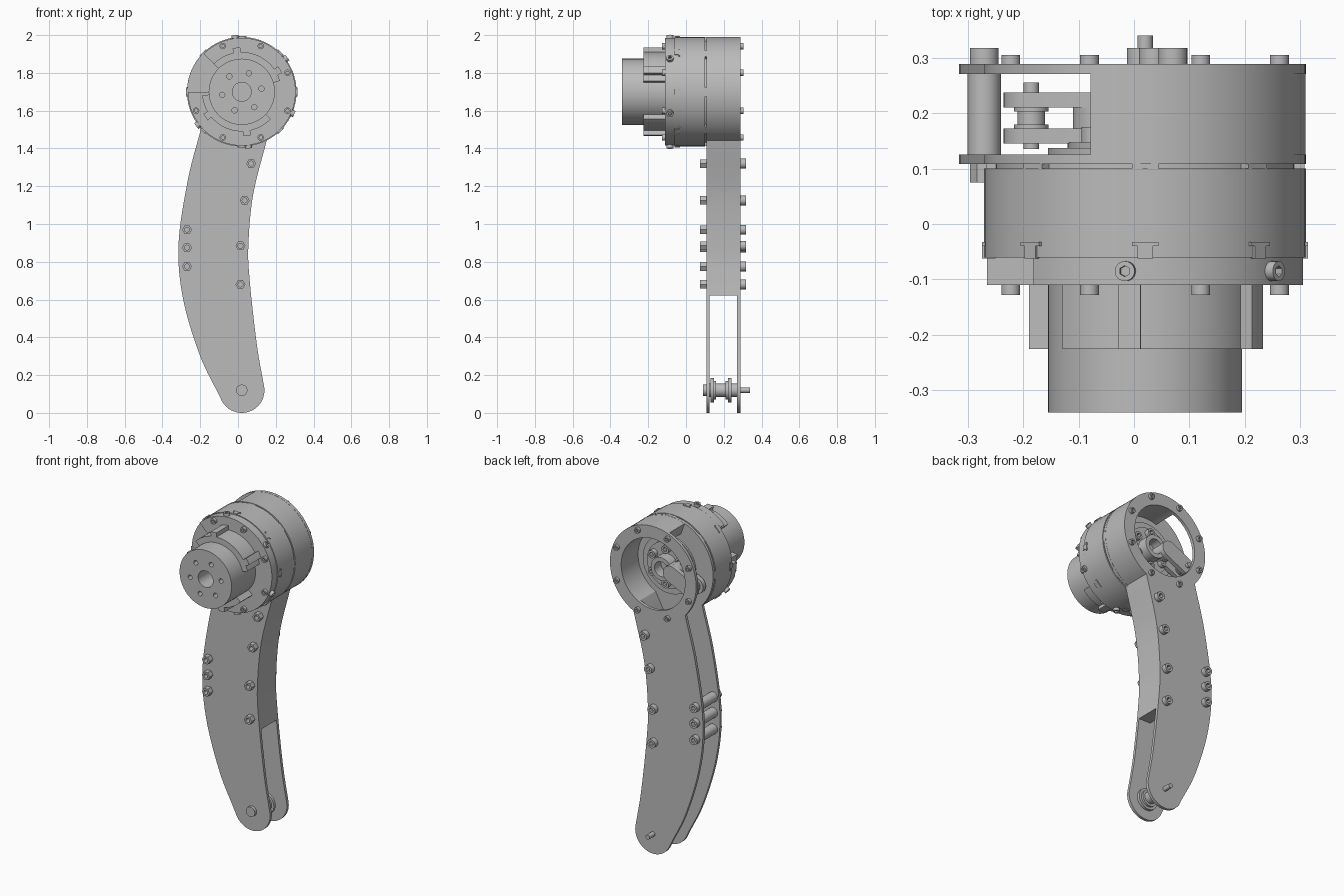
import bpy, bmesh
from math import sin, cos, radians, pi
from mathutils import Matrix, Vector

if "Cube" in bpy.data.objects:
    bpy.data.objects.remove(bpy.data.objects["Cube"])

metal = bpy.data.materials.new("grey_metal")
metal.use_nodes = True
GREY = (0.5, 0.5, 0.5, 1)
metal.diffuse_color = GREY
metal.node_tree.nodes["Principled BSDF"].inputs["Base Color"].default_value = GREY

CX, CZ = 0.02, 1.70      # motor axis
FOOT = (0.02, 0.12)      # lower axle
R = 0.29                 # housing radius


def arc(c, r, a0, a1, n=32):
    return [(c[0] + r * cos(radians(a0 + (a1 - a0) * i / n)),
             c[1] + r * sin(radians(a0 + (a1 - a0) * i / n))) for i in range(n + 1)]


def circle(c, r, n=48):
    return arc(c, r, 0, 360, n)[:-1]


def on_axis(r, a):
    return arc((CX, CZ), r, a, a, 1)[0]


def smooth_path(pts, n=8):
    """Catmull-Rom curve through the points."""
    p = [Vector(q) for q in pts]
    p = [2 * p[0] - p[1]] + p + [2 * p[-1] - p[-2]]
    out = []
    for a, b, c, d in zip(p, p[1:], p[2:], p[3:]):
        for i in range(n):
            t = i / n
            out.append(0.5 * (2 * b + (c - a) * t + (2 * a - 5 * b + 4 * c - d) * t ** 2
                              + (3 * b - a - 3 * c + d) * t ** 3))
    return [tuple(v) for v in out] + [tuple(pts[-1])]


def plate(name, loops, y0, y1, matrix=None):
    """Extrude x-z loops (the first outer, the others holes) from y0 to y1."""
    cu = bpy.data.curves.new(name, 'CURVE')
    cu.dimensions, cu.fill_mode, cu.extrude = '2D', 'BOTH', (y1 - y0) / 2
    for loop in loops:
        s = cu.splines.new('POLY')
        s.points.add(len(loop) - 1)
        for pt, (x, z) in zip(s.points, loop):
            pt.co = (x, z, 0, 1)
        s.use_cyclic_u = True
    tmp = bpy.data.objects.new(name + "_curve", cu)
    bpy.context.collection.objects.link(tmp)
    mesh = bpy.data.meshes.new_from_object(
        tmp.evaluated_get(bpy.context.evaluated_depsgraph_get()))
    bpy.data.objects.remove(tmp)
    bpy.data.curves.remove(cu)
    mesh.name = name
    bm = bmesh.new()
    bm.from_mesh(mesh)
    bmesh.ops.remove_doubles(bm, verts=bm.verts, dist=1e-5)
    bm.transform(Matrix.Translation((0, (y0 + y1) / 2, 0)) @ Matrix.Rotation(pi / 2, 4, 'X'))
    if matrix:
        bm.transform(matrix)
    bmesh.ops.recalc_face_normals(bm, faces=bm.faces)
    for f in bm.faces:
        f.smooth = True
        f.material_index = 0
    bm.to_mesh(mesh)
    bm.free()
    mesh.set_sharp_from_angle(angle=radians(30))
    mesh.materials.clear()
    mesh.materials.append(metal)
    ob = bpy.data.objects.new(name, mesh)
    bpy.context.collection.objects.link(ob)
    return ob


def disc(name, c, r, y0, y1, hole=0):
    plate(name, [circle(c, r)] + ([circle(c, hole)] if hole else []), y0, y1)


def bolt(name, c, r, y0, y1, matrix=None):
    """Round head with a hexagonal socket."""
    plate(name, [circle(c, r, 24), circle(c, r * 0.55, 6)], y0, y1, matrix)


def bar(a, b, r):
    """Round-ended link outline."""
    d = Vector(b) - Vector(a)
    ang = Vector((1, 0)).angle_signed(d) * -180 / pi
    return arc(b, r, ang - 90, ang + 90, 16) + arc(a, r, ang + 90, ang + 270, 16)


# Leg side plates
left_edge = smooth_path([on_axis(R, 222), (-0.265, 1.235), (-0.315, 0.89),
                         (-0.29, 0.6), (-0.2, 0.3), (-0.093, 0.08)])
right_edge = smooth_path([(0.138, 0.14), (0.1, 0.36), (0.062, 0.7), (0.055, 0.89),
                          (0.08, 1.155), on_axis(R, -63)])
outline = (arc((CX, CZ), R, -63, 222, 64)[:-1] + left_edge[:-1]
           + arc(FOOT, 0.12, 200, 365, 24) + right_edge[:-1])
plate("front_leg_plate", [outline], 0.108, 0.125)
plate("back_leg_plate", [outline, circle((CX, CZ), 0.215)], 0.27, 0.288)

# Wall joining the plates around the top and down the inner edge
down = [p for p in reversed(right_edge) if p[1] > 0.61]
inner = [(x - 0.08, z) for x, z in reversed(down) if z < 1.42]
plate("spacer_wall", [arc((CX, CZ), R - 0.001, 110, -63, 48) + down[1:] + inner
                      + arc((CX, CZ), 0.215, -63, 110, 48)], 0.125, 0.27)

# Leg bolts and the three open-side standoffs
standoffs = [(-0.27, z) for z in (0.97, 0.875, 0.775)]
for c in standoffs:
    disc("standoff", c, 0.03, 0.125, 0.27)
for c in standoffs + [(0.07, 1.32), (0.035, 1.125), (0.013, 0.885), (0.013, 0.68)]:
    bolt("leg_bolt_back", c, 0.026, 0.288, 0.317)
    plate("leg_nut_front", [circle(c, 0.026, 6), circle(c, 0.013, 16)], 0.075, 0.108)

# Lower axle and pulley
for name, r, y0, y1 in (("axle_cap", 0.03, 0.09, 0.108), ("axle", 0.014, 0.1, 0.34),
                        ("pulley_hub", 0.036, 0.125, 0.27),
                        ("pulley_flange", 0.065, 0.13, 0.147),
                        ("pulley_flange", 0.065, 0.223, 0.24),
                        ("pulley_collar", 0.05, 0.147, 0.16),
                        ("pulley_collar", 0.05, 0.21, 0.223)):
    disc(name, FOOT, r, y0, y1)

# Drive hub seen through the back opening
axis = (CX, CZ)
disc("drive_disc", axis, 0.175, 0.125, 0.137)
disc("drive_disc_step", axis, 0.14, 0.137, 0.147)
disc("drive_hub", axis, 0.07, 0.147, 0.21, 0.045)
for k in range(6):
    bolt("hub_bolt", on_axis(0.105, 60 * k + 30), 0.024, 0.147, 0.175)

# Belt tensioner
idler, pivot = (-0.185, 1.64), (-0.06, 1.70)
for y0 in (0.145, 0.21):
    plate("tensioner_arm", [bar(idler, pivot, 0.05)], y0, y0 + 0.027)
disc("tensioner_web", pivot, 0.05, 0.172, 0.21)
disc("idler_roller", idler, 0.025, 0.172, 0.21)
for y0 in (0.172, 0.203):
    disc("idler_flange", idler, 0.031, y0, y0 + 0.007)
disc("idler_bolt", idler, 0.014, 0.135, 0.255)

# Motor housing
disc("housing_gap_ring", axis, 0.27, 0.09, 0.108)
disc("motor_housing", axis, R, -0.06, 0.1)
for k in range(8):
    a = 45 * k
    spin = (Matrix.Translation((CX, 0, CZ)) @ Matrix.Rotation(radians(-a), 4, 'Y'))
    box = [(0.27, -0.014), (R + 0.004, -0.014), (R + 0.004, 0.014), (0.27, 0.014)]
    plate("housing_clip", [box], -0.062, -0.04, spin)
    wide = [(x, z * 1.7) for x, z in box]
    plate("housing_clip_top", [wide], -0.04, -0.032, spin)
    plate("gap_tab", [wide], 0.098, 0.11, spin @ Matrix.Translation((-0.007, 0, 0)))
    bolt("ring_bolt_back", on_axis(0.262, a + 22.5), 0.017, 0.288, 0.305)
    if k != 3:
        bolt("ring_bolt_front", on_axis(0.262, a + 22.5), 0.017, -0.128, -0.11)

# Front cover with an open sector
plate("front_cover", [arc(axis, 0.285, -180, 135, 72) + arc(axis, 0.17, 135, -180, 48)],
      -0.11, -0.06)
for k in range(6):
    if k != 2:
        turn = Matrix.Rotation(radians(-(37 + 60 * k)), 4, 'Y')
        bolt("cover_side_bolt", (0, 0), 0.018, -0.013, 0.013,
             Matrix.Translation((CX, -0.085, CZ)) @ turn
             @ Matrix.Translation((0.289, 0, 0)) @ Matrix.Rotation(pi / 2, 4, 'Z'))

# Output bracket arcs with ribs
for a0, a1 in ((16, 135), (185, 317)):
    plate("bracket_arc", [arc(axis, 0.21, a0, a1) + arc(axis, 0.17, a1, a0)], -0.225, -0.11)
for a in (30, 97, 215, 277):
    plate("bracket_rib", [arc(axis, 0.235, a - 5, a + 5, 4) + arc(axis, 0.2, a + 5, a - 5, 4)],
          -0.225, -0.11)

# Output drum with bore and bolt circle
plate("output_drum", [circle(axis, 0.175, 64), circle(axis, 0.05)]
      + [circle(on_axis(0.105, 60 * k + 9), 0.014, 16) for k in range(6)], -0.34, -0.06)
